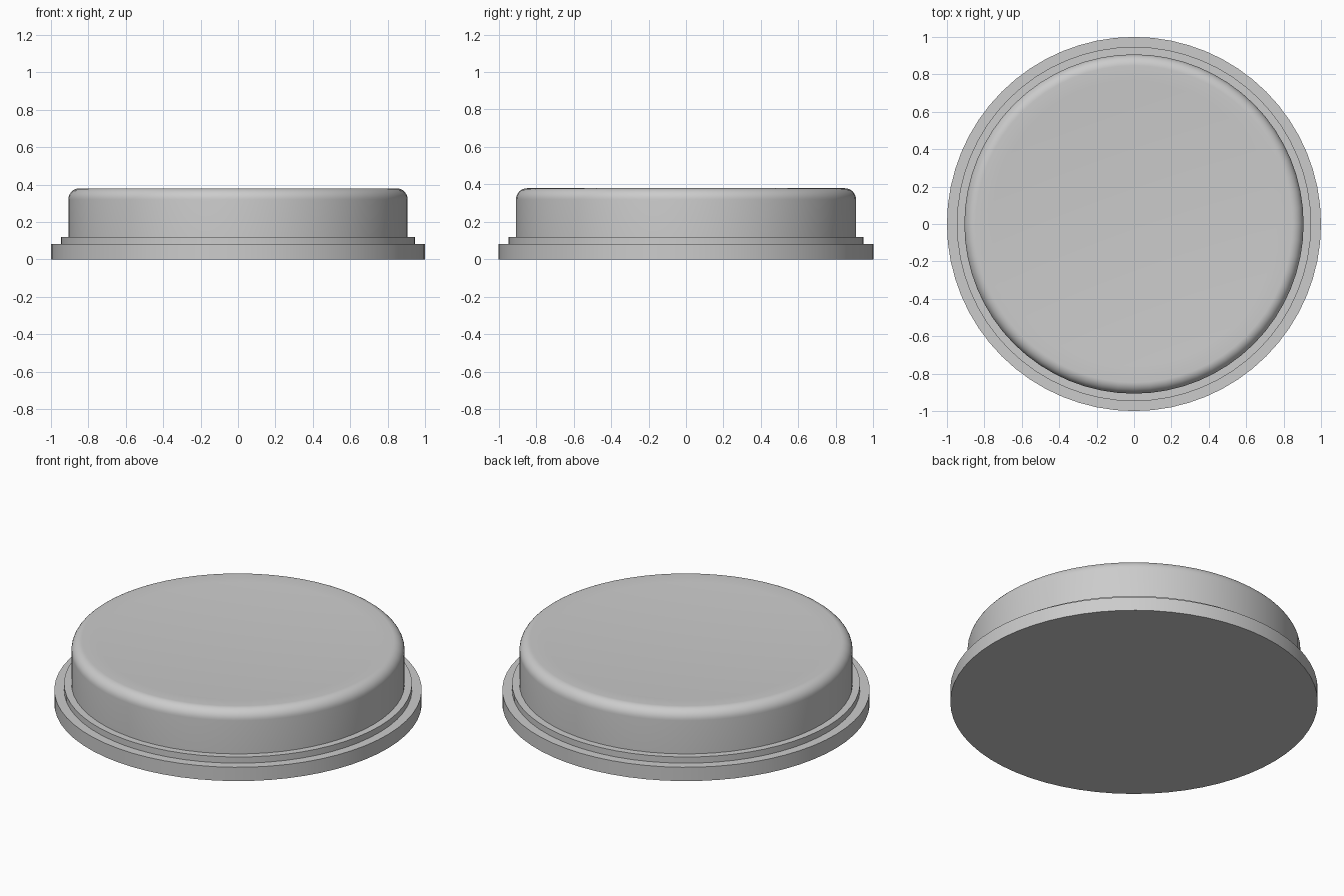
import bpy, bmesh, math
from math import sin, cos, pi

if "Cube" in bpy.data.objects:
    bpy.data.objects.remove(bpy.data.objects["Cube"])


def lathe(name, profile, segments=64):
    """Revolve (radius, z) points about z; radius 0 makes a pole."""
    bm = bmesh.new()
    rings = []
    for r, z in profile:
        if r == 0:
            rings.append([bm.verts.new((0, 0, z))] * segments)
        else:
            rings.append([bm.verts.new((r * cos(2 * pi * i / segments),
                                        r * sin(2 * pi * i / segments), z))
                          for i in range(segments)])
    for a, b in zip(rings, rings[1:]):
        for i in range(segments):
            j = (i + 1) % segments
            quad = list(dict.fromkeys((a[i], a[j], b[j], b[i])))
            bm.faces.new(quad)
    bmesh.ops.recalc_face_normals(bm, faces=bm.faces)
    mesh = bpy.data.meshes.new(name)
    bm.to_mesh(mesh)
    bm.free()
    obj = bpy.data.objects.new(name, mesh)
    bpy.context.collection.objects.link(obj)
    bpy.ops.object.select_all(action='DESELECT')
    obj.select_set(True)
    bpy.context.view_layer.objects.active = obj
    bpy.ops.object.shade_smooth_by_angle(angle=math.radians(30))
    return obj


# Wide bottom flange
lathe("base_flange", [(0, 0), (1, 0), (1, 0.083), (0, 0.083)])

# Narrow step above the flange
lathe("collar", [(0, 0.06), (0.947, 0.06), (0.947, 0.12), (0, 0.12)])

# Button cap: straight wall, rounded rim, shallow dished top
R, TOP, FILLET, DISH = 0.907, 0.38, 0.06, 0.025
rim = R - FILLET
profile = [(0, 0.08), (R, 0.08)]
profile += [(rim + FILLET * cos(a * pi / 16), TOP - FILLET + FILLET * sin(a * pi / 16))
            for a in range(9)]
profile += [(rim * t, TOP - DISH * (1 - t * t)) for t in (0.9, 0.75, 0.6, 0.45, 0.3, 0.15)]
profile.append((0, TOP - DISH))
lathe("button_cap", profile)
